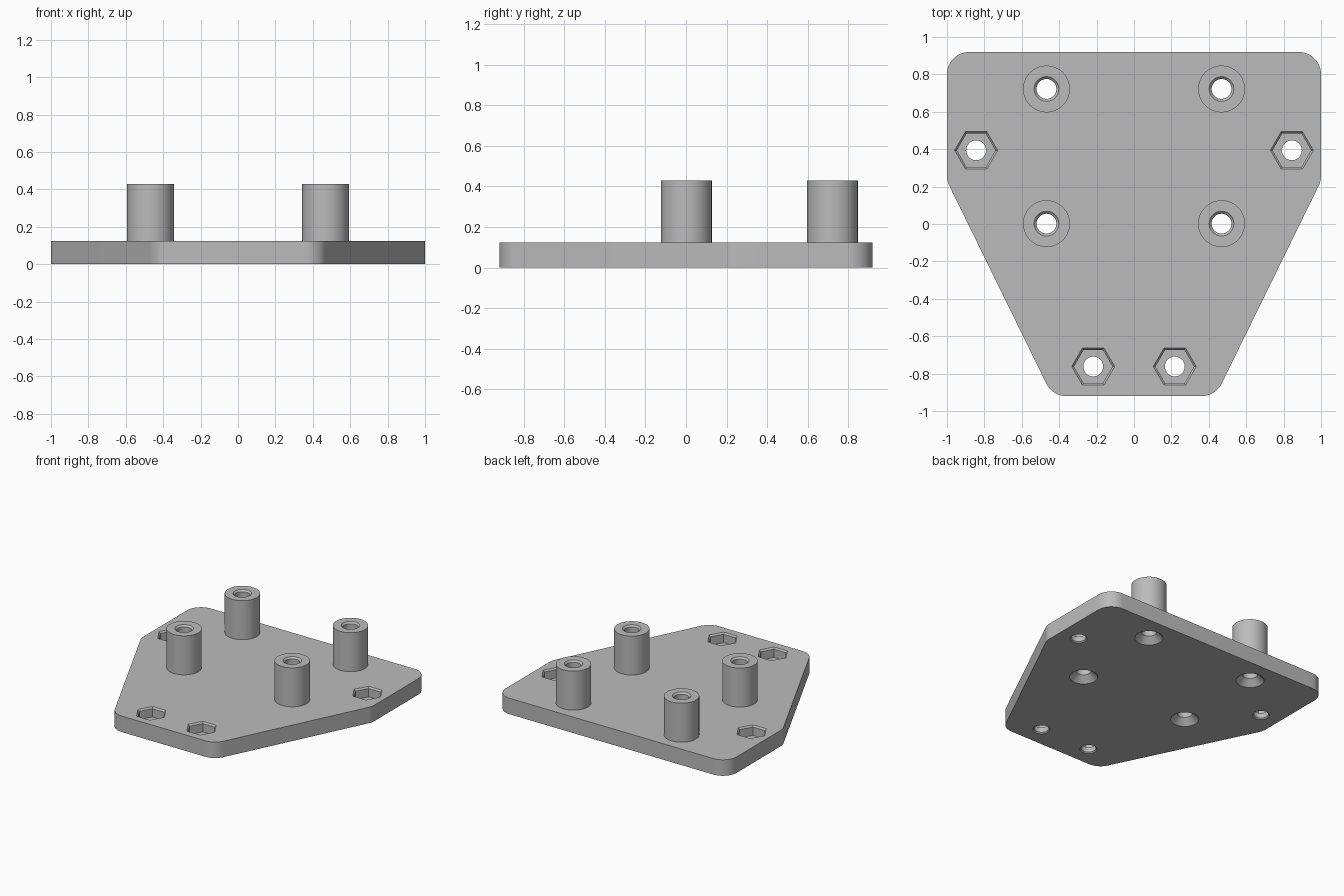
import bpy, bmesh, math
from mathutils import Vector

cube = bpy.data.objects.get("Cube")
if cube:
    bpy.data.objects.remove(cube, do_unlink=True)

PLATE_TOP, POST_TOP = 0.125, 0.43
HOLE_R, CORNER_R = 0.053, 0.12
POSTS = [(s * 0.468, y) for s in (1, -1) for y in (0.722, 0.002)]
NUTS = [(s * x, y) for s in (1, -1) for x, y in ((0.844, 0.394), (0.218, -0.762))]

grey = bpy.data.materials.new("plain grey")
grey.use_nodes = True
grey.diffuse_color = (0.5, 0.5, 0.5, 1)
grey.node_tree.nodes["Principled BSDF"].inputs["Base Color"].default_value = (0.5, 0.5, 0.5, 1)


def make_object(name, bm):
    bmesh.ops.recalc_face_normals(bm, faces=bm.faces[:])
    mesh = bpy.data.meshes.new(name)
    bm.to_mesh(mesh)
    bm.free()
    mesh.materials.append(grey)
    obj = bpy.data.objects.new(name, mesh)
    bpy.context.collection.objects.link(obj)
    return obj


def activate(obj):
    bpy.ops.object.select_all(action="DESELECT")
    obj.select_set(True)
    bpy.context.view_layer.objects.active = obj


def lathe(bm, profile, centre, sides, tube=False):
    """Turn (radius, z) points about a vertical axis, as a solid or a closed tube."""
    rings = []
    for r, z in profile:
        angles = [math.tau * i / sides for i in range(sides)]
        rings.append([bm.verts.new((centre[0] + r * math.cos(a),
                                    centre[1] + r * math.sin(a), z)) for a in angles])
    pairs = list(zip(rings, rings[1:]))
    if tube:
        pairs.append((rings[-1], rings[0]))
    else:
        bm.faces.new(rings[0])
        bm.faces.new(rings[-1])
    for low, high in pairs:
        for i in range(sides):
            j = (i + 1) % sides
            bm.faces.new((low[i], low[j], high[j], high[i]))


def rounded(corners, radius, steps=12):
    """Replace each corner of a convex outline by a tangent arc."""
    points = []
    for i, p in enumerate(corners):
        a = (corners[i - 1] - p).normalized()
        b = (corners[(i + 1) % len(corners)] - p).normalized()
        half = a.angle(b) / 2
        centre = p + (a + b).normalized() * radius / math.sin(half)
        start = p + a * radius / math.tan(half) - centre
        end = p + b * radius / math.tan(half) - centre
        sweep = math.pi - 2 * half
        for k in range(steps + 1):
            t = k / steps
            points.append(centre + (start * math.sin((1 - t) * sweep)
                                    + end * math.sin(t * sweep)) / math.sin(sweep))
    return points


def cut(target, bm, name):
    cutter = make_object(name, bm)
    cutter.hide_render = True
    mod = target.modifiers.new(name, "BOOLEAN")
    mod.operation, mod.solver, mod.object = "DIFFERENCE", "EXACT", cutter
    activate(target)
    bpy.ops.object.modifier_apply(modifier=mod.name)
    bpy.data.objects.remove(cutter, do_unlink=True)


# Base plate: tapered outline with rounded corners
right_side = [Vector(p) for p in ((0.436, -0.92), (1, 0.23), (1, 0.92))]
left_side = [Vector((-p.x, p.y)) for p in reversed(right_side)]
bm = bmesh.new()
base = bm.faces.new([bm.verts.new((p.x, p.y, 0)) for p in rounded(right_side + left_side, CORNER_R)])
top = bmesh.ops.extrude_face_region(bm, geom=[base], use_keep_orig=True)["geom"]
bmesh.ops.translate(bm, vec=(0, 0, PLATE_TOP), verts=[v for v in top if isinstance(v, bmesh.types.BMVert)])
plate = make_object("base_plate", bm)

# Screw holes: countersunk under the posts, lightly chamfered under the nut pockets
bm = bmesh.new()
for c in POSTS:
    lathe(bm, [(0.11, -0.01), (0.1, 0), (HOLE_R, 0.047), (HOLE_R, 0.2)], c, 64)
for c in NUTS:
    lathe(bm, [(0.071, -0.01), (0.061, 0), (HOLE_R, 0.008), (HOLE_R, 0.2)], c, 64)
cut(plate, bm, "screw_hole_cutter")

# Hexagonal nut pockets with a chamfered rim
bm = bmesh.new()
for c in NUTS:
    lathe(bm, [(0.103, 0.048), (0.103, 0.113), (0.115, PLATE_TOP), (0.125, 0.135)], c, 6)
cut(plate, bm, "nut_pocket_cutter")
parts = [plate]

# Hollow standoff posts with a chamfered bore
for c in POSTS:
    bm = bmesh.new()
    lathe(bm, [(0.125, 0.12), (0.125, POST_TOP), (0.066, POST_TOP),
               (HOLE_R, POST_TOP - 0.013), (HOLE_R, 0.12)], c, 64, tube=True)
    side = "left" if c[0] > 0 else "right"
    row = "back" if c[1] > 0.3 else "front"
    parts.append(make_object(f"standoff_{row}_{side}", bm))

for part in parts:
    activate(part)
    bpy.ops.object.shade_smooth_by_angle(angle=math.radians(30))
